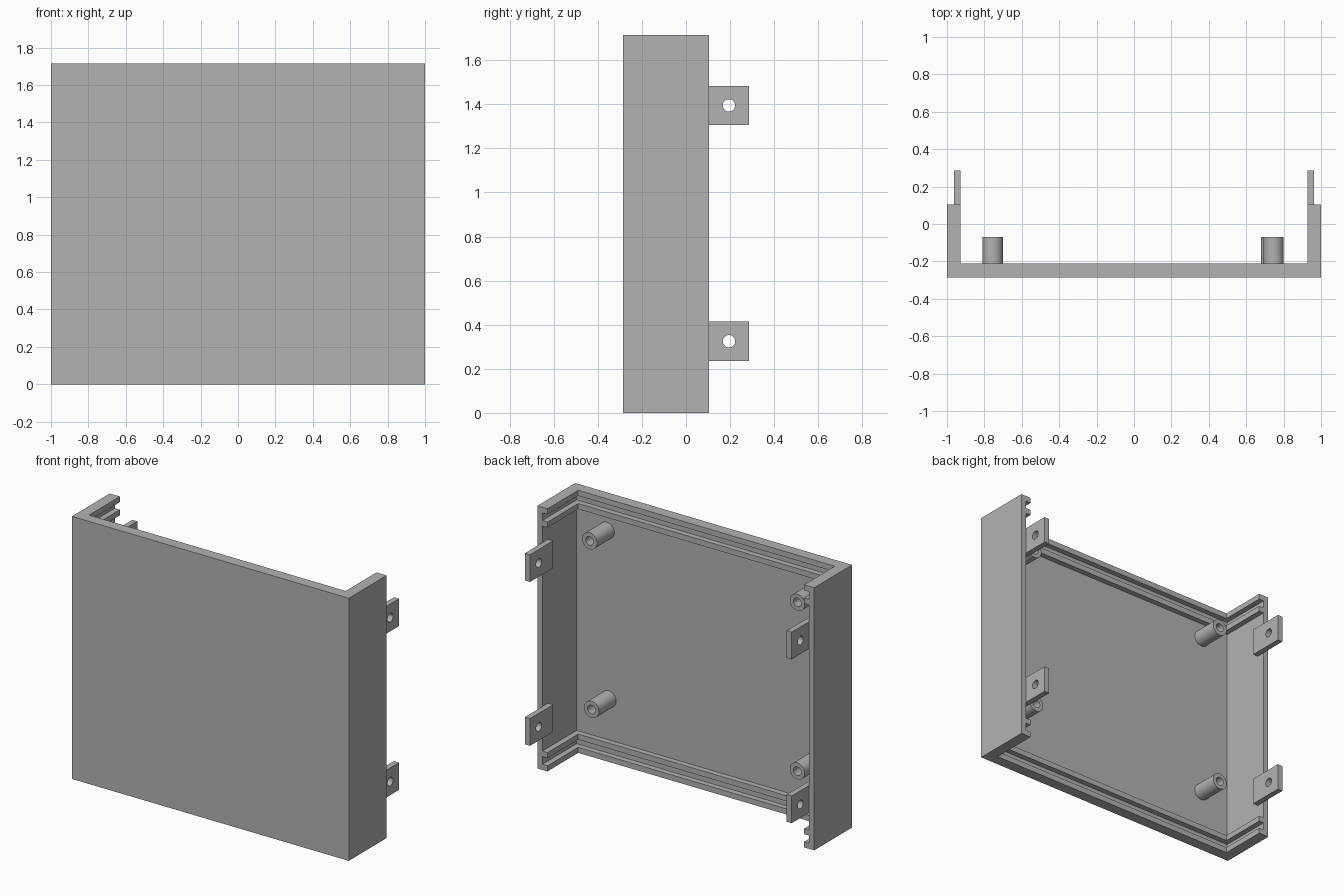
import bpy
import math
from mathutils import Matrix

if "Cube" in bpy.data.objects:
    bpy.data.objects.remove(bpy.data.objects["Cube"], do_unlink=True)

W, H = 1.0, 1.715            # half width, height
FRONT, BACK = -0.285, 0.105  # depth range of the shell
T = 0.0365                   # wall thickness
RIM = 2 * T                  # thickness at the rims and rails
SLOT = 0.05                  # width of the panel slots

grey = bpy.data.materials.new("plain grey")
grey.use_nodes = True
colour = (0.45, 0.45, 0.45, 1)
grey.diffuse_color = colour
grey.node_tree.nodes["Principled BSDF"].inputs["Base Color"].default_value = colour


def box(name, x, y, z):
    """Box from (low, high) ranges."""
    bpy.ops.mesh.primitive_cube_add(size=1)
    ob = bpy.context.object
    ob.name = name
    spans = (x, y, z)
    place = Matrix.Translation([(a + b) / 2 for a, b in spans])
    ob.data.transform(place @ Matrix.Diagonal([b - a for a, b in spans] + [1]))
    ob.data.materials.append(grey)
    return ob


def rod(name, radius, start, end, axis):
    """Cylinder between two points along x or y."""
    bpy.ops.mesh.primitive_cylinder_add(vertices=40, radius=radius, depth=math.dist(start, end))
    ob = bpy.context.object
    ob.name = name
    turn = Matrix.Rotation(math.pi / 2, 4, "Y" if axis == "x" else "X")
    middle = [(a + b) / 2 for a, b in zip(start, end)]
    ob.data.transform(Matrix.Translation(middle) @ turn)
    ob.data.materials.append(grey)
    return ob


def cut(target, cutter):
    """Subtract the cutter, then discard it."""
    cutter.hide_render = True
    mod = target.modifiers.new("cut", "BOOLEAN")
    mod.operation, mod.solver, mod.object = "DIFFERENCE", "EXACT", cutter
    bpy.context.view_layer.objects.active = target
    bpy.ops.object.modifier_apply(modifier=mod.name)
    bpy.data.objects.remove(cutter, do_unlink=True)


def smooth(ob):
    bpy.ops.object.select_all(action="DESELECT")
    ob.select_set(True)
    bpy.context.view_layer.objects.active = ob
    bpy.ops.object.shade_smooth_by_angle(angle=math.radians(30))


# Shell: a channel with rims, panel slots and rails at both ends
shell = box("shell", (-W, W), (FRONT, BACK), (0, H))
cut(shell, box("cavity", (RIM - W, W - RIM), (FRONT + RIM, 1), (-1, H + 1)))
rail_end = 2 * T + SLOT
for low, high in ((T, T + SLOT), (rail_end, H - rail_end), (H - T - SLOT, H - T)):
    cut(shell, box("recess", (T - W, W - T), (FRONT + T, 1), (low, high)))

# Screw tabs on the inside of both side walls
for side, label in ((1, "left"), (-1, "right")):
    for z, level in ((0.325, "lower"), (1.395, "upper")):
        xs = sorted((side * (W - RIM), side * (W - T)))
        tab = box(f"{level}_{label}_tab", xs, (0.047, 0.285), (z - 0.089, z + 0.089))
        cut(tab, rod("hole", 0.028, (side * 0.8, 0.195, z), (side * 1.1, 0.195, z), "x"))
        smooth(tab)

# Hollow standoffs on the floor
floor = FRONT + T
for name, x, z in (("upper_left", 0.746, 1.487), ("lower_left", 0.732, 0.39),
                   ("upper_right", -0.755, 1.487), ("lower_right", -0.755, 0.385)):
    post = rod(name + "_standoff", 0.054, (x, floor - 0.002, z), (x, -0.07, z), "y")
    cut(post, rod("bore", 0.028, (x, floor, z), (x, 0.2, z), "y"))
    smooth(post)
